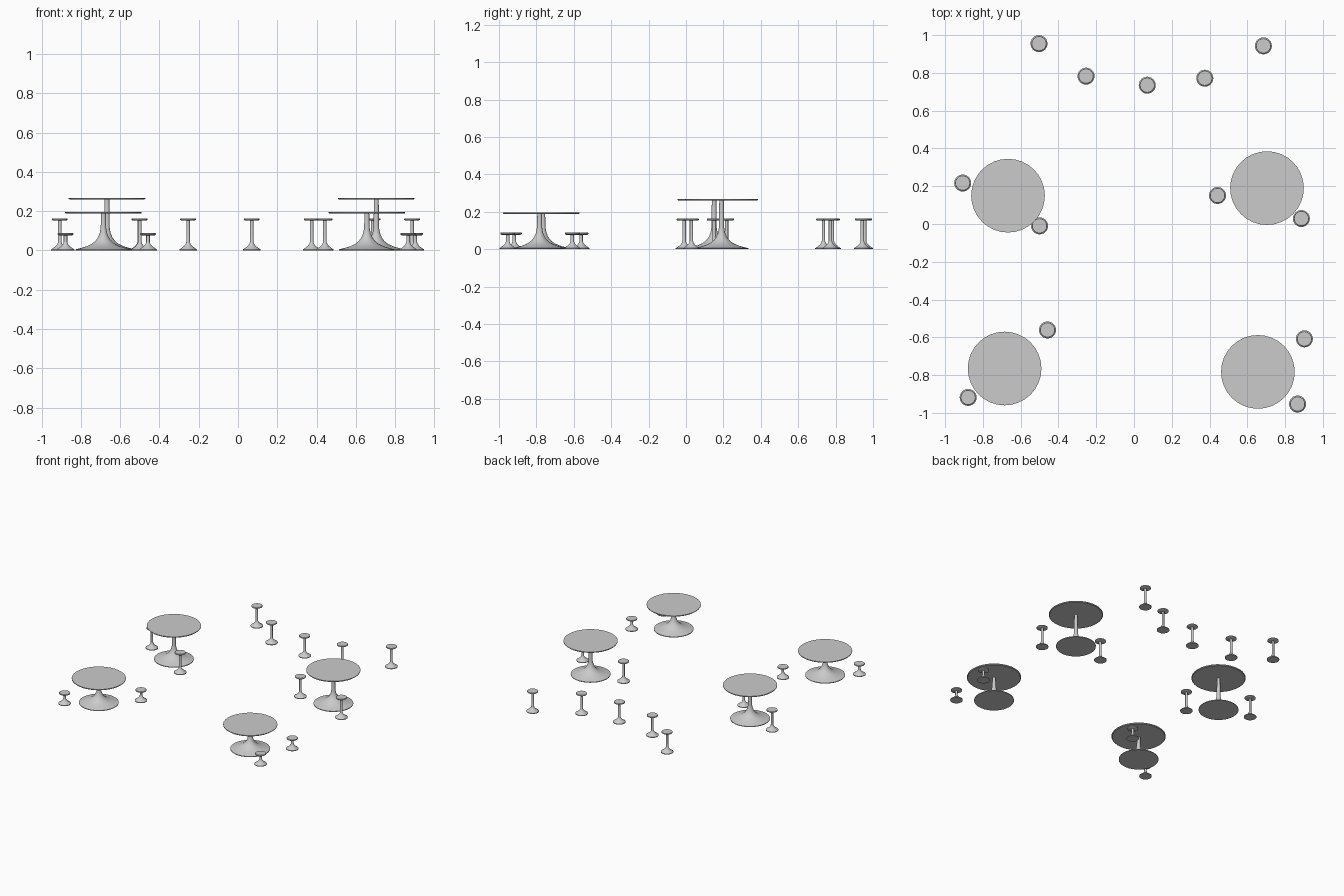
import bpy
import bmesh
from math import cos, sin, tau, radians

cube = bpy.data.objects.get("Cube")
if cube:
    bpy.data.objects.remove(cube, do_unlink=True)

# Single finish shared by all the furniture
grey = bpy.data.materials.new("light grey")
grey.use_nodes = True
grey.diffuse_color = (0.6, 0.6, 0.6, 1)
grey.node_tree.nodes["Principled BSDF"].inputs["Base Color"].default_value = (0.6, 0.6, 0.6, 1)


def lathe(name, profile, sides, location):
    """Turn a (radius, height) profile into a capped solid."""
    bm = bmesh.new()
    rings = [[bm.verts.new((r * cos(tau * i / sides), r * sin(tau * i / sides), z))
              for i in range(sides)] for r, z in profile]
    for low, high in zip(rings, rings[1:]):
        for i in range(sides):
            j = (i + 1) % sides
            bm.faces.new((low[i], low[j], high[j], high[i]))
    bm.faces.new(rings[0][::-1])
    bm.faces.new(rings[-1])
    mesh = bpy.data.meshes.new(name)
    bm.to_mesh(mesh)
    bm.free()
    mesh.materials.append(grey)
    obj = bpy.data.objects.new(name, mesh)
    obj.location = (*location, 0)
    bpy.context.collection.objects.link(obj)
    bpy.ops.object.select_all(action="DESELECT")
    obj.select_set(True)
    bpy.context.view_layer.objects.active = obj
    bpy.ops.object.shade_smooth_by_angle(angle=radians(35))


# Trumpet-shaped feet, wide at the floor and flaring into the stem
TABLE_FOOT = [(0.143, 0), (0.143, 0.005), (0.115, 0.012), (0.085, 0.021), (0.06, 0.033),
              (0.041, 0.048), (0.028, 0.066), (0.019, 0.088), (0.014, 0.115)]
STOOL_FOOT = [(0.045, 0), (0.045, 0.005), (0.033, 0.013), (0.021, 0.022),
              (0.013, 0.032), (0.009, 0.043)]


def table(name, location, height):
    lathe(name + "_pedestal", TABLE_FOOT + [(0.012, height - 0.008)], 32, location)
    lathe(name + "_top", [(0.19, height - 0.009), (0.195, height - 0.005),
                          (0.195, height)], 32, location)


def stool(name, location, height):
    lathe(name + "_pedestal", STOOL_FOOT + [(0.009, height - 0.009)], 24, location)
    lathe(name + "_seat", [(0.034, height - 0.011), (0.04, height - 0.007),
                           (0.04, height - 0.002), (0.038, height)], 24, location)


# Two tall tables behind, two low tables in front
for i, spot in enumerate([(-0.667, 0.15), (0.704, 0.19)]):
    table(f"tall_table_{i + 1}", spot, 0.268)
for i, spot in enumerate([(-0.685, -0.765), (0.656, -0.783)]):
    table(f"low_table_{i + 1}", spot, 0.196)

# Bar stools: an arc at the back and a pair at each tall table
bar_spots = [(-0.503, 0.955), (-0.254, 0.783), (0.07, 0.735), (0.375, 0.772), (0.685, 0.943),
             (-0.907, 0.217), (-0.5, -0.01), (0.442, 0.151), (0.886, 0.029)]
for i, spot in enumerate(bar_spots):
    stool(f"bar_stool_{i + 1}", spot, 0.163)

# Low stools: a pair at each low table
low_spots = [(-0.458, -0.561), (-0.878, -0.918), (0.902, -0.608), (0.866, -0.953)]
for i, spot in enumerate(low_spots):
    stool(f"low_stool_{i + 1}", spot, 0.088)
